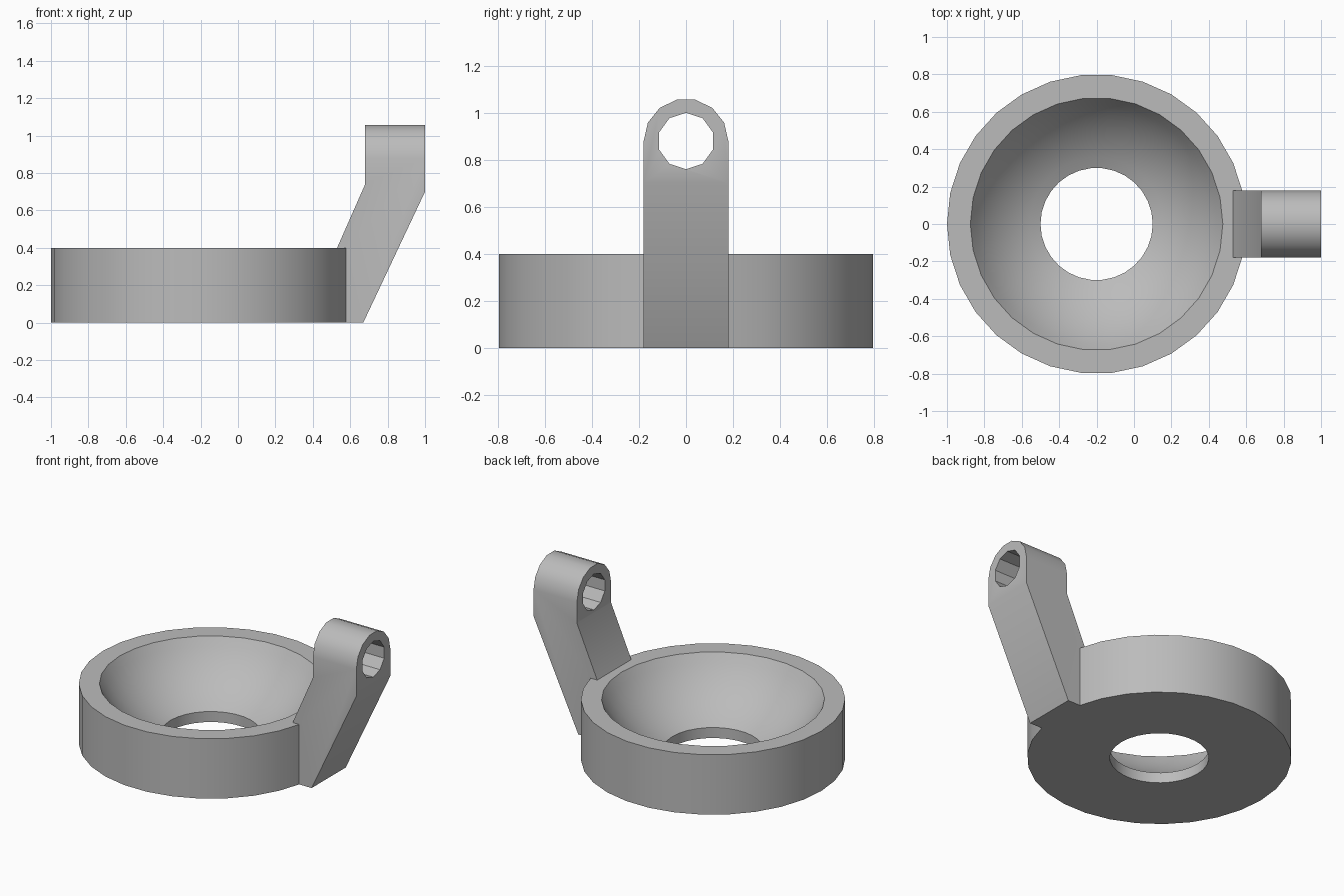
import bpy
import bmesh
from math import sin, cos, pi, asin
from mathutils import Vector

if "Cube" in bpy.data.objects:
    bpy.data.objects.remove(bpy.data.objects["Cube"], do_unlink=True)

grey = bpy.data.materials.new("light grey")
grey.use_nodes = True
grey.diffuse_color = (0.5, 0.5, 0.5, 1)
grey.node_tree.nodes["Principled BSDF"].inputs["Base Color"].default_value = grey.diffuse_color


def finish(name, bm):
    bmesh.ops.recalc_face_normals(bm, faces=bm.faces)
    mesh = bpy.data.meshes.new(name)
    bm.to_mesh(mesh)
    bm.free()
    mesh.materials.append(grey)
    obj = bpy.data.objects.new(name, mesh)
    bpy.context.collection.objects.link(obj)
    return obj


def extrude(name, points, direction):
    """Prism from a closed outline of 3D points."""
    bm = bmesh.new()
    face = bm.faces.new([bm.verts.new(p) for p in points])
    result = bmesh.ops.extrude_face_region(bm, geom=[face], use_keep_orig=True)
    moved = [g for g in result["geom"] if isinstance(g, bmesh.types.BMVert)]
    bmesh.ops.translate(bm, verts=moved, vec=Vector(direction))
    return finish(name, bm)


def lathe(name, profile, sides, centre_x):
    """Closed (radius, z) profile revolved around a vertical axis."""
    bm = bmesh.new()
    rings = []
    for i in range(sides):
        a = 2 * pi * i / sides
        rings.append([bm.verts.new((centre_x + r * cos(a), r * sin(a), z)) for r, z in profile])
    n = len(profile)
    for i in range(sides):
        a, b = rings[i], rings[(i + 1) % sides]
        for j in range(n):
            k = (j + 1) % n
            bm.faces.new((a[j], b[j], b[k], a[k]))
    return finish(name, bm)


def combine(obj, other, operation):
    mod = obj.modifiers.new(operation.lower(), "BOOLEAN")
    mod.object = other
    mod.operation = operation
    mod.solver = "EXACT"
    bpy.context.view_layer.objects.active = obj
    bpy.ops.object.modifier_apply(modifier=mod.name)
    bpy.data.objects.remove(other, do_unlink=True)


# Ring with a spherical bowl above a short straight hole
HOLE, RIM, OUTER, LIP, TOP = 0.3, 0.675, 0.8, 0.07, 0.4
zc = ((RIM**2 - HOLE**2) / (TOP - LIP) + TOP + LIP) / 2
radius = (RIM**2 + (zc - TOP)**2) ** 0.5
a0, a1 = asin(HOLE / radius), asin(RIM / radius)
arc = [a0 + (a1 - a0) * i / 8 for i in range(9)]
profile = [(HOLE, 0)] + [(radius * sin(a), zc - radius * cos(a)) for a in arc]
profile += [(OUTER, TOP), (OUTER, 0)]
bowl = lathe("bowl_holder", profile, 30, -0.2)

# Leaning arm: side outline trimmed by a round-topped front outline
EYE_Z, EYE_R = 0.88, 0.18
side = [(0.5, 0), (0.67, 0), (1, 0.7), (1, 1.2), (0.68, 1.2), (0.68, 0.74), (0.53, 0.4), (0.5, 0.33)]
arm = extrude("arm", [(x, -0.3, z) for x, z in side], (0, 0.6, 0))
arch = [(EYE_R * cos(pi * i / 7), EYE_Z + EYE_R * sin(pi * i / 7)) for i in range(8)]
arch += [(-EYE_R, -0.1), (EYE_R, -0.1)]
trim = extrude("arm_trim", [(0.3, y, z) for y, z in arch], (1, 0, 0))
combine(arm, trim, "INTERSECT")

# Ten-sided hole through the eye of the arm
hole = [(0.12 * sin(pi * i / 5), EYE_Z + 0.12 * cos(pi * i / 5)) for i in range(10)]
drill = extrude("eye_drill", [(0.6, y, z) for y, z in hole], (0.6, 0, 0))
combine(arm, drill, "DIFFERENCE")

# Join the arm to the ring and smooth the round surfaces
combine(bowl, arm, "UNION")
bpy.ops.object.select_all(action="DESELECT")
bowl.select_set(True)
bpy.context.view_layer.objects.active = bowl
bpy.ops.object.shade_smooth_by_angle(angle=pi / 6)
